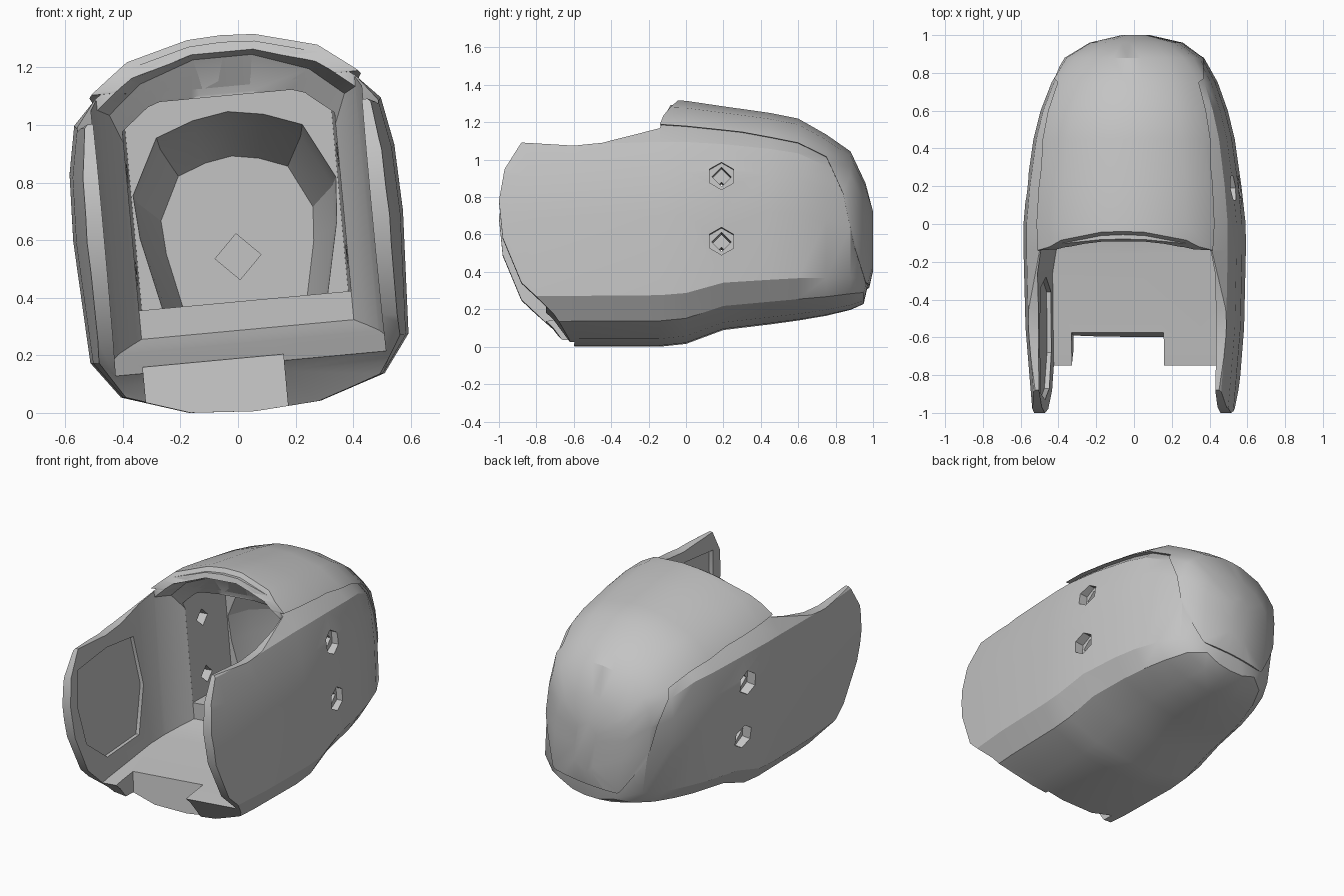
import bpy, bmesh, math
from mathutils import Matrix

if "Cube" in bpy.data.objects:
    bpy.data.objects.remove(bpy.data.objects["Cube"])

ROLL = math.radians(5.3)   # the whole shell leans slightly sideways
grey = bpy.data.materials.new("plain grey")
grey.diffuse_color = (0.55, 0.55, 0.55, 1)
grey.use_nodes = True
grey.node_tree.nodes["Principled BSDF"].inputs["Base Color"].default_value = grey.diffuse_color


def make(name, bm):
    bmesh.ops.recalc_face_normals(bm, faces=bm.faces)
    me = bpy.data.meshes.new(name)
    bm.to_mesh(me)
    bm.free()
    ob = bpy.data.objects.new(name, me)
    me.materials.append(grey)
    bpy.context.collection.objects.link(ob)
    return ob


def loft(name, half, stations):
    """Skin a mirrored half section (bottom to top) along y: (y, half width, bottom, top)."""
    bm = bmesh.new()
    full = half + [(-a, t) for a, t in half[-2:0:-1]]
    rings = [[bm.verts.new((a * hw, y, zb + t * (zt - zb))) for a, t in full]
             for y, hw, zb, zt in stations]
    n = len(full)
    for r, s in zip(rings, rings[1:]):
        for i in range(n):
            bm.faces.new((r[i], r[(i + 1) % n], s[(i + 1) % n], s[i]))
    bm.faces.new(rings[0])
    bm.faces.new(rings[-1])
    return make(name, bm)


def side_prism(name, pts, x0=-1, x1=1):
    """Extrude a side view outline (y, z) across x."""
    bm = bmesh.new()
    a = [bm.verts.new((x0, y, z)) for y, z in pts]
    b = [bm.verts.new((x1, y, z)) for y, z in pts]
    bm.faces.new(a)
    bm.faces.new(b)
    for i in range(len(pts)):
        j = (i + 1) % len(pts)
        bm.faces.new((a[i], a[j], b[j], b[i]))
    return make(name, bm)


def ngon(y, z, r, n, turn=0):
    return [(y + r * math.cos(turn + 2 * math.pi * i / n),
             z + r * math.sin(turn + 2 * math.pi * i / n)) for i in range(n)]


def cut(ob, tool, op='DIFFERENCE'):
    m = ob.modifiers.new("cut", 'BOOLEAN')
    m.operation, m.object, m.solver = op, tool, 'EXACT'
    bpy.context.view_layer.objects.active = ob
    bpy.ops.object.modifier_apply(modifier=m.name)


# Outer hull sections
hull = [(0, 0), (.4, .012), (.8, .07), (.965, .17), (1, .5), (.985, .68),
        (.93, .81), (.79, .875), (.57, .95), (.2, .995), (0, 1)]
stations = [(-1.02, .525, 0, 1.3), (-.85, .54, 0, 1.3), (-.55, .565, 0, 1.3), (-.14, .575, 0, 1.315),
            (0, .575, .015, 1.31), (.2, .557, .09, 1.28), (.45, .522, .12, 1.245),
            (.6, .485, .14, 1.215), (.75, .43, .165, 1.13), (.88, .355, .195, 1.04),
            (.96, .23, .225, .87), (1.0, .06, .4, .72)]
body = loft("shell_body", hull, [(y - (.01 if y > .9 else 0), w, b, t - .025) for y, w, b, t in stations])
canopy = loft("top_cover", hull, [(y, w + .008, b, t) for y, w, b, t in stations])

# Side outlines of the body and of the raised top cover
outline = side_prism("body_outline", [
    (-.88, 1.045), (-.97, .9), (-1, .73), (-.98, .53), (-.88, .29), (-.71, .13), (-.6, -.02),
    (1.2, -.02), (1.2, 1.45), (-.02, 1.45), (-.14, 1.125), (-.45, 1.04), (-.6, 1.025)])
seam = side_prism("cover_outline", [
    (-.14, 1.145), (0, 1.135), (.3, 1.105), (.6, 1.05), (.75, .98), (.84, .78), (.9, .5), (.96, .32),
    (1.2, .3), (1.2, 1.45), (0, 1.45), (-.04, 1.31), (-.12, 1.2)])
cut(body, outline, 'INTERSECT')
cut(canopy, seam, 'INTERSECT')

# Hollow interior: front bay, middle bay and tapering arched tunnel
bay = [(0, 0), (1, 0), (1, .83), (.72, .93), (.25, 1), (0, 1)]
front_bay = loft("front_bay", bay, [
    (-1.1, .465, .115, 1.8), (-.69, .472, .175, 1.8), (-.26, .472, .225, 1.8),
    (-.16, .455, .24, 1.8), (-.135, .45, .243, 1.265), (-.03, .41, .265, 1.235), (.04, .37, .285, 1.11)])
middle_bay = loft("middle_bay", [(0, 0), (1, 0), (1, .93), (.9, 1), (0, 1)],
                  [(.02, .37, .385, 1.1), (.42, .36, .385, 1.1)])
arch = [(0, 0), (.8, 0), (.97, .4), (1, .62), (.72, .9), (.35, .97), (0, 1)]
tunnel = loft("tunnel", arch, [(.4, .355, .36, 1.05), (.6, .34, .36, 1.0), (.84, .265, .36, .89)])
tools = [outline, seam, front_bay, middle_bay, tunnel]
for tool in (front_bay, middle_bay, tunnel):
    cut(body, tool)
    cut(canopy, tool)

# Notch in the front edge of the floor
notch = side_prism("floor_notch", [(-.8, -.1), (-.61, -.1), (-.55, .4), (-.8, .4)], -.375, .115)
cut(body, notch)
tools.append(notch)

# Shallow panels inside the walls, and two stepped screw holes per side
panel = [(-.9, .92), (-.93, .7), (-.87, .45), (-.68, .3), (-.36, .32), (-.28, .6), (-.34, .92), (-.6, .95)]
for s in (-1, 1):
    recess = side_prism("wall_panel", panel, s * .4, s * .495)
    cut(body, recess)
    tools.append(recess)
    for z in (.86, .51):
        outer = side_prism("screw_head", ngon(.19, z, .074, 6, math.pi / 6), s * .5, s * .7)
        inner = side_prism("screw_shaft", ngon(.19, z, .052, 4), s * .3, s * .6)
        for h in (outer, inner):
            cut(body, h)
            tools.append(h)

# Diamond socket in the inner back wall
bm = bmesh.new()
bmesh.ops.create_cone(bm, cap_ends=True, segments=4, radius1=.08, radius2=.08, depth=.08,
                      matrix=Matrix.Translation((-.01, .83, .54)) @ Matrix.Rotation(math.pi / 2, 4, 'X'))
socket = make("back_socket", bm)
cut(body, socket)
tools.append(socket)

for t in tools:
    bpy.data.objects.remove(t)

# Lean the parts, rest them on the ground, and smooth the curved faces
lean = (Matrix.Translation((0, 0, .65)) @ Matrix.Rotation(-ROLL, 4, 'Y') @ Matrix.Translation((0, 0, -.65)))
for ob in (body, canopy):
    ob.data.transform(lean)
low = min(v.co.z for v in body.data.vertices)
for ob in (body, canopy):
    ob.data.transform(Matrix.Translation((0, 0, -low)))
    bpy.ops.object.select_all(action='DESELECT')
    ob.select_set(True)
    bpy.context.view_layer.objects.active = ob
    bpy.ops.object.shade_smooth_by_angle(angle=math.radians(30))
